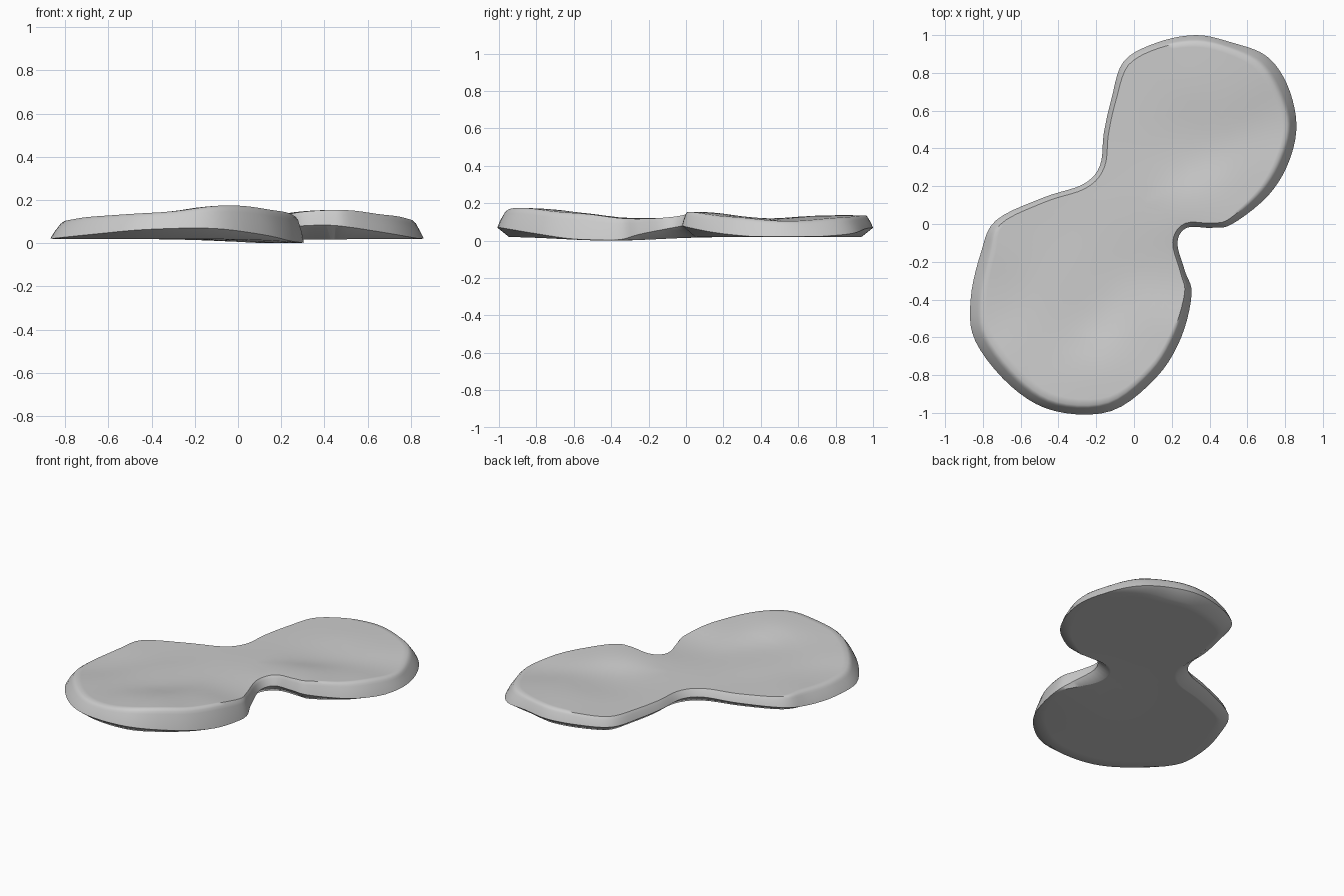
import bpy, bmesh, math
from mathutils import Vector

if "Cube" in bpy.data.objects:
    bpy.data.objects.remove(bpy.data.objects["Cube"])

# Widest rim of the two-lobed slab: x, y, z, inward step of the upper edge
RIM = [
    (0.33, 1.00, .075, .03), (0.52, .96, .07, .03), (0.70, .89, .045, .05),
    (0.81, .74, .03, .055), (0.86, .53, .02, .04), (0.82, .33, .03, .045),
    (0.71, .15, .05, .04), (0.52, .00, .08, .025), (0.41, -.02, .09, .02),
    (0.28, -.02, .085, .02), (0.23, -.10, .07, .02), (0.27, -.25, .04, .02),
    (0.305, -.37, .01, .03), (0.25, -.60, .015, .04), (0.12, -.81, .045, .04),
    (-.12, -.99, .075, .04), (-.42, -.99, .07, .04), (-.65, -.86, .05, .05),
    (-.84, -.62, .03, .055), (-.865, -.40, .025, .05), (-.81, -.15, .035, .045),
    (-.73, .02, .06, .025), (-.48, .14, .07, .02), (-.27, .21, .08, .02),
    (-.18, .31, .08, .02), (-.16, .48, .075, .02), (-.12, .66, .07, .02),
    (-.055, .86, .07, .025), (0.12, .96, .075, .025),
]
# Gentle waves of the top: x, y, height
TOP = [
    (-.80, -.45, .107), (-.60, -.75, .130), (-.40, -.92, .148), (-.05, -.85, .185),
    (.15, -.60, .155), (-.30, -.40, .128), (.20, -.25, .118), (-.60, -.05, .120),
    (0, .05, .130), (-.15, .35, .125), (.42, .05, .165), (.30, .45, .118),
    (.70, .25, .135), (.80, .55, .105), (.40, .75, .148), (.65, .80, .130),
    (.25, .95, .140), (0, .75, .125),
]
CENTRE = Vector((.03, .10))


def top_z(x, y):
    w = [math.exp(-((x - a) ** 2 + (y - b) ** 2) / .045) for a, b, _ in TOP]
    return sum(k * t[2] for k, t in zip(w, TOP)) / sum(w)


def bottom_z(x, y):
    # flat underside, lowest beneath the larger lobe
    return .026 - .02 * math.exp(-((x - .2) ** 2 + (y + .4) ** 2) / .12)


def smooth_loop(pts, steps):
    out, n = [], len(pts)
    for i in range(n):
        a, b, c, d = (Vector(pts[(i + k) % n]) for k in (-1, 0, 1, 2))
        for s in range(steps):
            t = s / steps
            out.append(.5 * (2 * b + (c - a) * t + (2 * a - 5 * b + 4 * c - d) * t * t
                             + (3 * b - a - 3 * c + d) * t ** 3))
    return out


rim = smooth_loop(RIM, 5)
n = len(rim)
normals = []
for i in range(n):
    d = (rim[(i + 2) % n] - rim[i - 2]).xy.normalized()
    normals.append(Vector((-d.y, d.x)) * -1)   # clockwise loop: inward is on the right
normals = [-v if v.dot(CENTRE - p.xy) < 0 and abs(v.dot((CENTRE - p.xy).normalized())) > .3 else v
           for v, p in zip(normals, rim)]

bm = bmesh.new()
rings = []


def add_ring(points):
    rings.append([bm.verts.new(p) for p in points])


def inset(i, amount):
    return rim[i].xy + normals[i] * amount


def surface_rings(amounts, height, scales):
    for s in scales:
        pts = []
        for i in range(n):
            q = CENTRE + (inset(i, amounts(i)) - CENTRE) * s
            pts.append((q.x, q.y, height(q.x, q.y)))
        add_ring(pts)


# underside, side wall and top as one stack of rings
under = [.05, .2, .4, .6, .8, .93, 1]
surface_rings(lambda i: .012 + max(0, rim[i][2] - .02) * .9, bottom_z, under)
add_ring([(p.x, p.y, max(p.z, bottom_z(p.x, p.y) + .002)) for p in rim])
for f, drop in ((.35, .55), (.75, .2), (.9, .06)):
    pts = []
    for i, p in enumerate(rim):
        q = inset(i, p.w * f)
        z = top_z(q.x, q.y) - .008
        pts.append((q.x, q.y, z - drop * (z - p.z)))
    add_ring(pts)
surface_rings(lambda i: rim[i].w * 1.25, top_z,
              [1, .97, .92, .85, .75, .65, .55, .45, .35, .25, .15, .05])
for lower, upper in zip(rings, rings[1:]):
    for i in range(n):
        j = (i + 1) % n
        bm.faces.new((lower[i], lower[j], upper[j], upper[i]))
bm.faces.new(rings[0])
bm.faces.new(rings[-1])
bmesh.ops.recalc_face_normals(bm, faces=bm.faces)

mesh = bpy.data.meshes.new("stepping_slab")
bm.to_mesh(mesh)
bm.free()
slab = bpy.data.objects.new("stepping_slab", mesh)
bpy.context.collection.objects.link(slab)
bpy.context.view_layer.objects.active = slab
slab.select_set(True)
bpy.ops.object.shade_smooth_by_angle(angle=math.radians(50))
# rest the slab on the ground plane
low = min(v.co.z for v in mesh.vertices)
for v in mesh.vertices:
    v.co.z -= low
